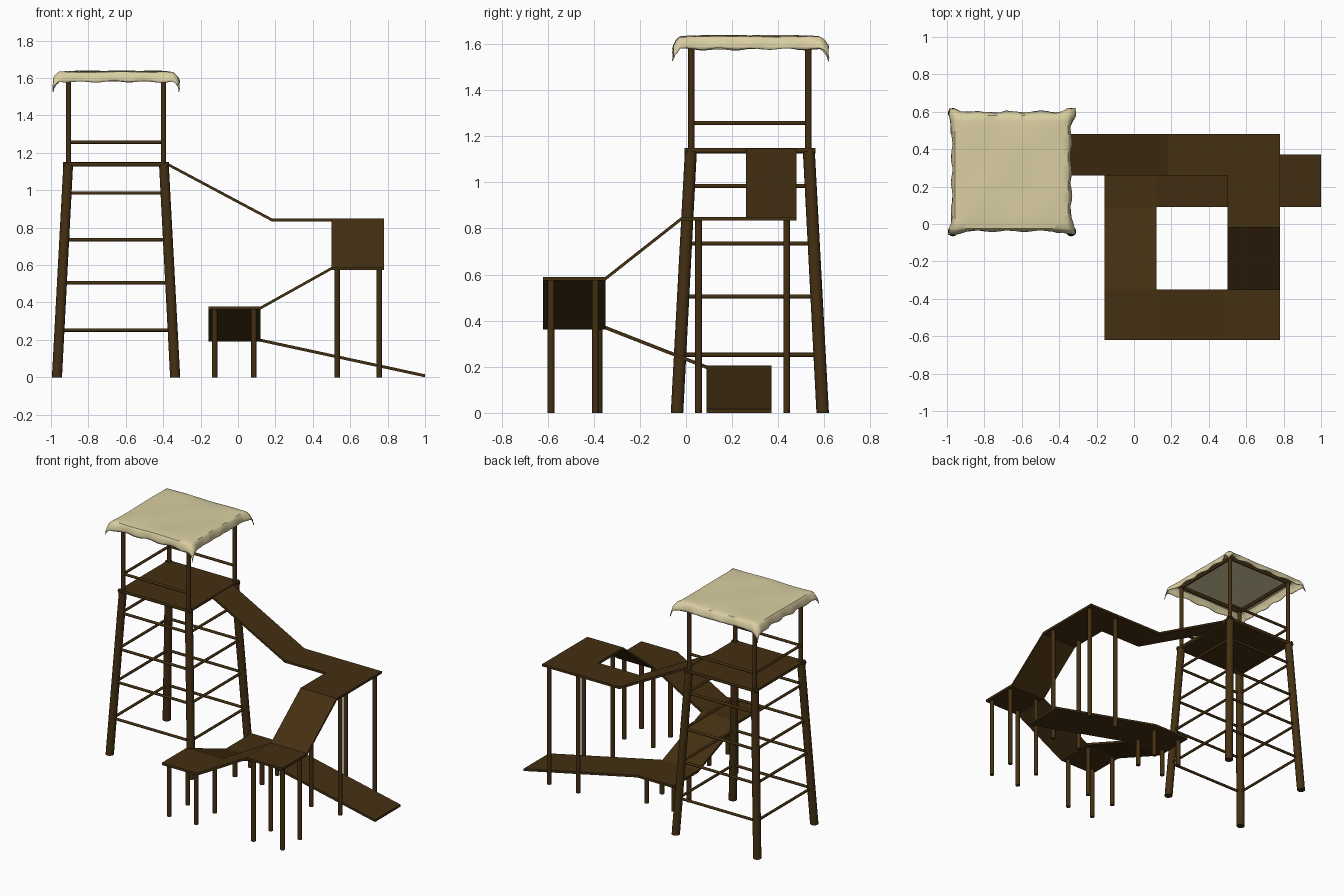
import bpy, bmesh, math, random
from mathutils import Vector

if "Cube" in bpy.data.objects:
    bpy.data.objects.remove(bpy.data.objects["Cube"])

random.seed(4)


def material(name, rgb):
    m = bpy.data.materials.new(name)
    m.diffuse_color = (*rgb, 1)
    m.use_nodes = True
    m.node_tree.nodes["Principled BSDF"].inputs["Base Color"].default_value = m.diffuse_color
    return m


WOOD = material("dark brown wood", (0.058, 0.029, 0.006))
CANVAS = material("cream canvas", (0.70, 0.62, 0.36))
CX, CY = -0.652, 0.277          # tower centre


def finish(name, bm, mat, smooth=True):
    bmesh.ops.recalc_face_normals(bm, faces=bm.faces)
    me = bpy.data.meshes.new(name)
    bm.to_mesh(me)
    bm.free()
    me.materials.append(mat)
    ob = bpy.data.objects.new(name, me)
    bpy.context.collection.objects.link(ob)
    if smooth:
        bpy.context.view_layer.objects.active = ob
        ob.select_set(True)
        bpy.ops.object.shade_smooth_by_angle(angle=math.radians(40))
        ob.select_set(False)
    return ob


def rod(name, a, b, r, r2=None, n=12):
    """Round pole with axis-aligned end caps."""
    a, b = Vector(a), Vector(b)
    d = b - a
    k = max(range(3), key=lambda i: abs(d[i]))
    u, v = [Vector([float(j == i) for j in range(3)]) for i in range(3) if i != k]
    bm = bmesh.new()
    rings = []
    for p, rad in ((a, r), (b, r2 or r)):
        rings.append([bm.verts.new(p + rad * (math.cos(t) * u + math.sin(t) * v))
                      for t in (2 * math.pi * i / n for i in range(n))])
    for i in range(n):
        j = (i + 1) % n
        bm.faces.new((rings[0][i], rings[0][j], rings[1][j], rings[1][i]))
    bm.faces.new(rings[0])
    bm.faces.new(rings[1])
    return finish(name, bm, WOOD)


def slab(name, top, t=0.016):
    """Plank whose top outline is given, thickened downward."""
    bm = bmesh.new()
    up = [bm.verts.new(p) for p in top]
    lo = [bm.verts.new((p[0], p[1], p[2] - t)) for p in top]
    n = len(top)
    bm.faces.new(up)
    bm.faces.new(lo[::-1])
    for i in range(n):
        j = (i + 1) % n
        bm.faces.new((up[i], lo[i], lo[j], up[j]))
    return finish(name, bm, WOOD, False)


def along_x(name, x0, z0, x1, z1, y0, y1):
    slab(name, [(x0, y0, z0), (x1, y0, z1), (x1, y1, z1), (x0, y1, z0)])


def along_y(name, y0, z0, y1, z1, x0, x1):
    slab(name, [(x0, y0, z0), (x1, y0, z0), (x1, y1, z1), (x0, y1, z1)])


CORNERS = [(-1, -1), (1, -1), (1, 1), (-1, 1)]
SIDES = ["front", "right", "back", "left"]


def square_frame(name, h, z, r, extra=0.0, skip=()):
    """Four rods round the tower at height z."""
    for i, side in enumerate(SIDES):
        if side in skip:
            continue
        (ax, ay), (bx, by) = CORNERS[i], CORNERS[(i + 1) % 4]
        ex, ey = (bx - ax) / 2 * extra, (by - ay) / 2 * extra
        rod(f"{name}_{side}", (CX + ax * h - ex, CY + ay * h - ey, z),
            (CX + bx * h + ex, CY + by * h + ey, z), r)


# Tower legs and roof posts
for i, (sx, sy) in enumerate(CORNERS):
    rod(f"tower_leg_{i}", (CX + sx * 0.316, CY + sy * 0.316, 0),
        (CX + sx * 0.256, CY + sy * 0.256, 1.135), 0.027, 0.026, 16)
    rod(f"roof_post_{i}", (CX + sx * 0.254, CY + sy * 0.254, 1.12),
        (CX + sx * 0.254, CY + sy * 0.254, 1.625), 0.014)

# Tower rungs, guard rail, deck and roof frame
for i, z in enumerate((0.252, 0.505, 0.735, 0.985)):
    square_frame(f"tower_rung_{i}", 0.316 - 0.06 * z / 1.135, z, 0.009)
square_frame("guard_rail", 0.254, 1.257, 0.009, skip=("right",))
square_frame("deck_beam", 0.262, 1.138, 0.012, 0.022)
square_frame("roof_beam", 0.254, 1.615, 0.012, 0.014)
h = 0.272
slab("tower_deck", [(CX + sx * h, CY + sy * h, 1.149) for sx, sy in CORNERS], 0.018)

# Walkway spiralling down to the ground
along_x("upper_ramp", -0.375, 1.146, 0.18, 0.85, 0.26, 0.48)
slab("upper_landing", [(0.18, 0.26, 0.85), (0.50, 0.26, 0.85), (0.50, -0.02, 0.85),
                       (0.78, -0.02, 0.85), (0.78, 0.48, 0.85), (0.18, 0.48, 0.85)])
along_y("second_ramp", -0.02, 0.85, -0.35, 0.59, 0.50, 0.78)
along_x("second_landing", 0.50, 0.59, 0.78, 0.59, -0.62, -0.35)
along_x("third_ramp", 0.12, 0.378, 0.50, 0.59, -0.62, -0.35)
along_x("third_landing", -0.157, 0.378, 0.12, 0.378, -0.62, -0.35)
along_y("fourth_ramp", -0.35, 0.378, 0.09, 0.206, -0.157, 0.12)
along_x("low_landing", -0.157, 0.206, 0.12, 0.206, 0.09, 0.372)
along_x("ground_ramp", 0.12, 0.206, 1.0, 0.016, 0.09, 0.372)

# Walkway support posts
for name, xs, ys, top in (("upper_post", (0.53, 0.755), (0.055, 0.437), 0.84),
                          ("second_post", (0.53, 0.755), (-0.585, -0.393), 0.58),
                          ("third_post", (-0.125, 0.085), (-0.585, -0.378), 0.37),
                          ("low_post", (-0.125, 0.085), (0.145, 0.315), 0.198)):
    for i, x in enumerate(xs):
        for j, y in enumerate(ys):
            rod(f"{name}_{i}{j}", (x, y, 0), (x, y, top), 0.015)

# Draped canvas roof with a hanging, wavy edge
N, SK = 20, 5
steps = ([(-1.0, 1 - k / SK) for k in range(SK)]
         + [(-1 + 2 * k / N, 0.0) for k in range(N + 1)]
         + [(1.0, (k + 1) / SK) for k in range(SK)])
bm = bmesh.new()
grid = []
for u, eu in steps:
    row = []
    for v, ev in steps:
        e = max(eu, ev)
        corner = abs(u * v) ** 10
        out = 0.016 + 0.018 * corner
        wave = 0.005 * e * (math.sin(11 * u + 2) + math.sin(13 * v + 1))
        jit = 0.003 * e
        x = u * (0.302 + out * math.sin(eu * 1.57)) + (wave if eu else 0) + random.uniform(-jit, jit)
        y = v * (0.302 + out * math.sin(ev * 1.57)) + (wave if ev else 0) + random.uniform(-jit, jit)
        edge = max(abs(u), abs(v))
        z = (1.638 - 0.006 * edge ** 8 - 0.054 * (eu ** 1.3 + ev ** 1.3) + 0.7 * wave
             + 0.0025 * math.sin(5 * u + 1) * math.sin(4 * v))
        row.append(bm.verts.new((CX - 0.003 + x, CY + y, z)))
    grid.append(row)
for i in range(len(steps) - 1):
    for j in range(len(steps) - 1):
        bm.faces.new((grid[i][j], grid[i + 1][j], grid[i + 1][j + 1], grid[i][j + 1]))
roof = finish("canvas_roof", bm, CANVAS)
sol = roof.modifiers.new("thickness", 'SOLIDIFY')
sol.thickness = 0.004
